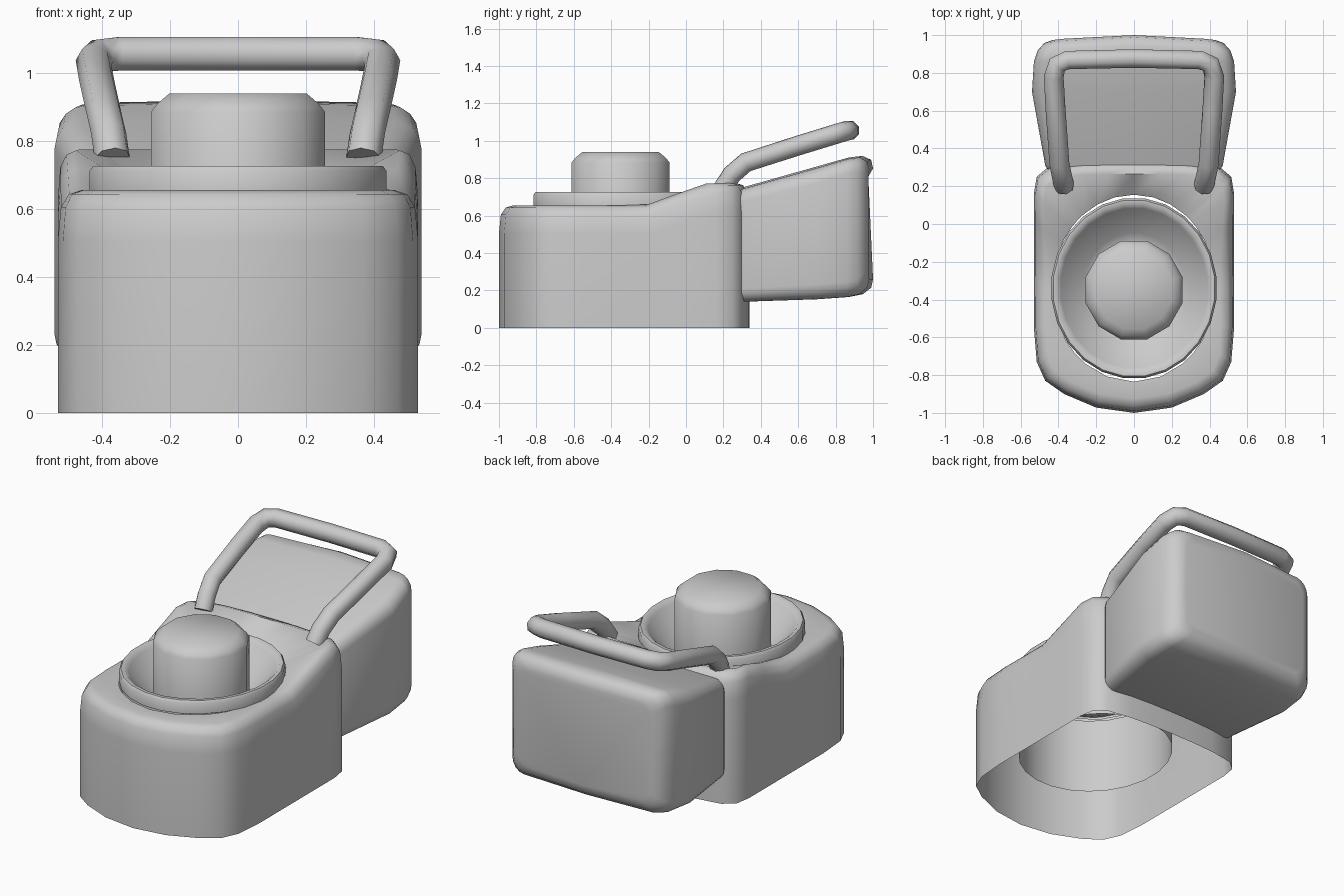
import bpy, bmesh, math

cube = bpy.data.objects.get("Cube")
if cube:
    bpy.data.objects.remove(cube, do_unlink=True)

CENTRE_Y = -0.34


def smooth(obj, angle):
    bpy.ops.object.select_all(action='DESELECT')
    obj.select_set(True)
    bpy.context.view_layer.objects.active = obj
    bpy.ops.object.shade_smooth_by_angle(angle=math.radians(angle))


def loft(name, loops, cap_start=False, cap_end=False, angle=50):
    """Skin a mesh over closed loops that share one point count."""
    bm = bmesh.new()
    rings = [[bm.verts.new(p) for p in loop] for loop in loops]
    for a, b in zip(rings, rings[1:]):
        for i in range(len(a)):
            j = (i + 1) % len(a)
            bm.faces.new((a[i], a[j], b[j], b[i]))
    if cap_start:
        bm.faces.new(rings[0][::-1])
    if cap_end:
        bm.faces.new(rings[-1])
    bmesh.ops.recalc_face_normals(bm, faces=bm.faces)
    mesh = bpy.data.meshes.new(name)
    bm.to_mesh(mesh)
    bm.free()
    obj = bpy.data.objects.new(name, mesh)
    bpy.context.collection.objects.link(obj)
    smooth(obj, angle)
    return obj


def lathe(name, profile, sides, stretch, cy, angle):
    loops = []
    for r, z in profile:
        turns = [math.tau * (i + 0.5) / sides for i in range(sides)]
        loops.append([(r * math.cos(t), cy + r * stretch * math.sin(t), z) for t in turns])
    return loft(name, loops, cap_end=True, angle=angle)


# Body: open-bottomed shell with a round opening and a raised back
half = [(0, -1), (.2, -.972), (.37, -.9), (.47, -.83), (.515, -.73), (.53, -.55),
        (.53, -.34), (.53, -.2), (.53, 0), (.53, .16), (.515, .25), (.45, .305),
        (.3, .33), (.15, .338), (0, .34)]
outline = half + [(-x, y) for x, y in half[-2:0:-1]]


def crest(y):
    return .655 + .12 * min(max((y + .2) / .37, 0), 1)


def body_loop(inset, drop):
    loop = []
    for x, y in outline:
        k = 1 - inset / math.hypot(x, y - CENTRE_Y)
        loop.append((x * k, CENTRE_Y + (y - CENTRE_Y) * k, crest(y) - drop))
    return loop


opening = []
for x, y in outline:
    t = math.atan2((y - CENTRE_Y) / 1.1, x)
    back = max(math.sin(t), 0)
    opening.append((.435 * math.cos(t), CENTRE_Y + .495 * math.sin(t), .65 + .04 * back))

loft("body", [[(x, y, 0) for x, y in outline], body_loop(0, .15), body_loop(.01, .05),
              body_loop(.035, .012), body_loop(.075, 0), opening])

# Bowl: rim, sloping dish and the sleeve hanging below it
lathe("bowl_sleeve", [(.42, .18), (.42, .64), (.44, .65), (.44, .712), (.43, .726),
                      (.41, .726), (.39, .705), (.27, .57), (.22, .55)],
      24, 1.09, CENTRE_Y, 50)

# Knob in the middle of the bowl
lathe("knob", [(.265, .55), (.265, .885), (.245, .91), (.208, .94)], 12, 1.02, -.35, 60)


# Rear tank: rounded sections lofted from the body towards the back
def tank_loop(y, w, z0, z1, r, bulge):
    loop = []
    corners = [(w - r, z1 - r), (r - w, z1 - r), (r - w, z0 + r), (w - r, z0 + r)]
    for q, (cx, cz) in enumerate(corners):
        for s in range(5):
            t = math.pi / 2 * (q + s / 4)
            loop.append((cx + r * math.cos(t), cz + r * math.sin(t)))
        # midpoint of the side that follows, slightly crowned on top
        nx, nz = corners[(q + 1) % 4]
        t = math.pi / 2 * (q + 1)
        crown = .008 if q == 0 else 0
        loop.append(((cx + nx) / 2 + r * math.cos(t), (cz + nz) / 2 + r * math.sin(t) + crown))
    return [(x, y + bulge * (1 - (x / .5) ** 2), z) for x, z in loop]


loft("rear_tank", [tank_loop(.275, .43, .17, .71, .05, 0),
                   tank_loop(.285, .455, .145, .735, .06, 0),
                   tank_loop(.31, .47, .14, .745, .07, 0),
                   tank_loop(.7, .54, .153, .855, .08, 0),
                   tank_loop(.86, .53, .165, .903, .08, .01),
                   tank_loop(.92, .51, .18, .912, .08, .025),
                   tank_loop(.955, .475, .215, .89, .08, .035),
                   tank_loop(.965, .43, .26, .845, .06, .035)],
     cap_start=True, cap_end=True)

# Carrying handle: one bent tube, mirrored about the middle
leg = [(.37, .2, .75), (.38, .245, .82), (.395, .32, .885), (.415, .6, .975),
       (.425, .78, 1.03), (.405, .845, 1.05), (.35, .868, 1.056)]
path = leg + [(0, .876, 1.056)] + [(-x, y, z) for x, y, z in reversed(leg)]
curve = bpy.data.curves.new("handle", 'CURVE')
curve.dimensions = '3D'
curve.bevel_depth = .053
curve.bevel_resolution = 2
curve.use_fill_caps = True
spline = curve.splines.new('POLY')
spline.points.add(len(path) - 1)
for point, co in zip(spline.points, path):
    point.co = (*co, 1)
handle = bpy.data.objects.new("handle", curve)
bpy.context.collection.objects.link(handle)
bpy.ops.object.select_all(action='DESELECT')
handle.select_set(True)
bpy.context.view_layer.objects.active = handle
bpy.ops.object.convert(target='MESH')
smooth(bpy.context.view_layer.objects.active, 60)
